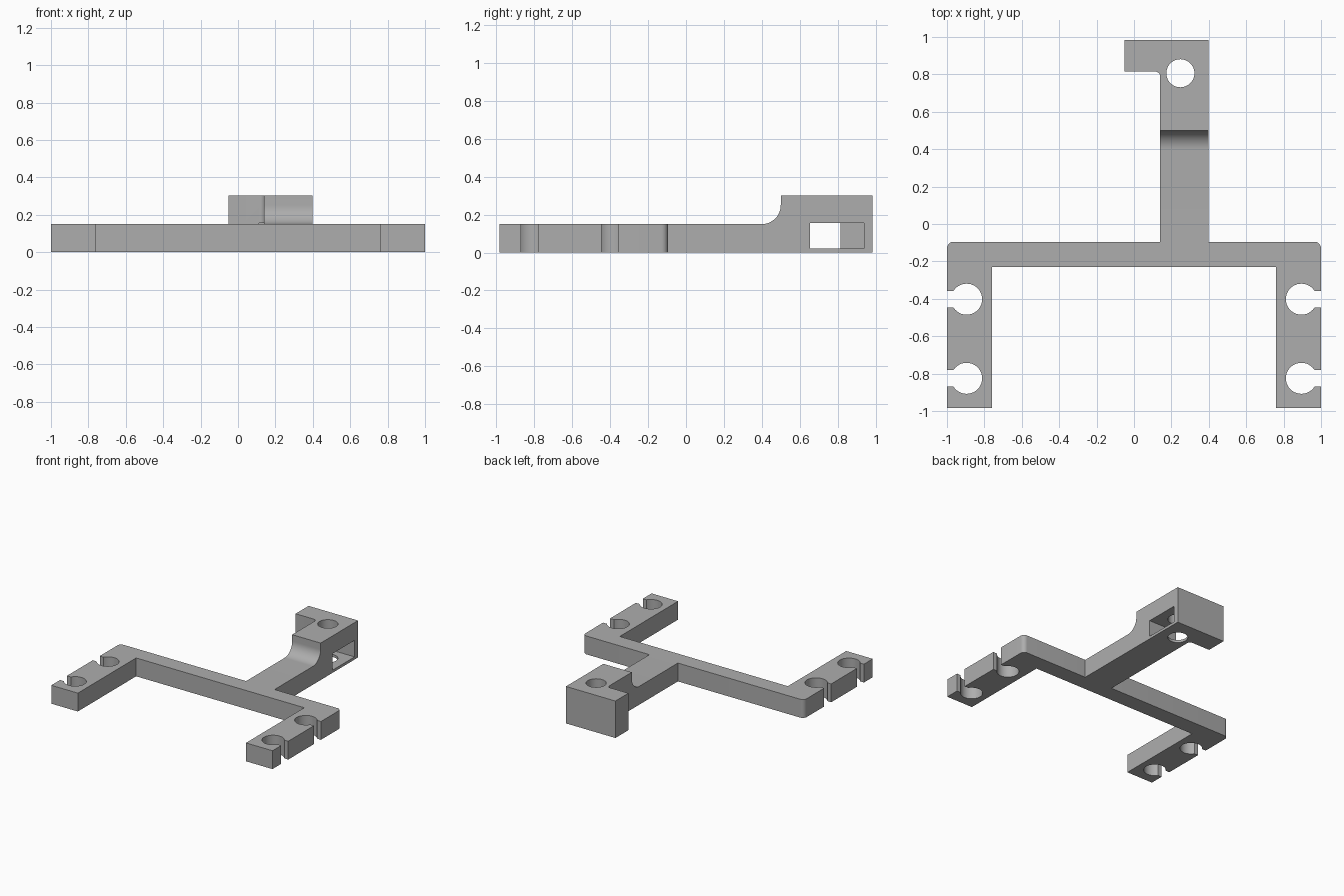
import bpy
from math import sin, cos, asin, radians, degrees

if "Cube" in bpy.data.objects:
    bpy.data.objects.remove(bpy.data.objects["Cube"], do_unlink=True)

grey = bpy.data.materials.new("plain grey")
grey.use_nodes = True
COLOUR = (0.42, 0.42, 0.42, 1)
grey.diffuse_color = COLOUR
for node in grey.node_tree.nodes:
    if node.type == 'BSDF_PRINCIPLED':
        node.inputs["Base Color"].default_value = COLOUR


def arc(cx, cy, r, start, end, steps):
    angles = [radians(start + (end - start) * i / steps) for i in range(steps + 1)]
    return [(cx + r * cos(a), cy + r * sin(a)) for a in angles]


def prism(name, outline, low, high, place):
    """Extrude a 2D outline from low to high; place maps (u, v, depth) to xyz."""
    n = len(outline)
    verts = [place(u, v, d) for d in (low, high) for u, v in outline]
    faces = [tuple(reversed(range(n))), tuple(range(n, 2 * n))]
    faces += [(i, (i + 1) % n, (i + 1) % n + n, i + n) for i in range(n)]
    mesh = bpy.data.meshes.new(name)
    mesh.from_pydata(verts, [], faces)
    mesh.materials.append(grey)
    obj = bpy.data.objects.new(name, mesh)
    bpy.context.collection.objects.link(obj)
    return obj


def upright(u, v, d):
    return (u, v, d)


def sideways(u, v, d):
    return (d, u, v)


# Clip socket: round hole open to the outer edge of a leg
def clip(cy, r=0.083, half_gap=0.045):
    a = degrees(asin(half_gap / r))
    return [(1, cy - half_gap)] + arc(0.895, cy, r, -a, a - 360, 32) + [(1, cy + half_gap)]


# Plan outline: mirrored legs and crossbar, with the off-centre arm and hook
leg = [(0.76, -0.23), (0.76, -0.983), (1, -0.983)]
leg += clip(-0.825) + clip(-0.402) + arc(0.965, -0.13, 0.035, 0, 90, 8)
arm = [(0.397, -0.095), (0.397, 0.983), (-0.05, 0.983), (-0.05, 0.815)]
arm += arc(0.113, 0.788, 0.027, 90, 0, 8) + [(0.14, -0.095)]
mirrored_leg = [(-x, y) for x, y in reversed(leg)]
bracket = prism("bracket", leg + arm + mirrored_leg, 0, 0.302, upright)

# Cutters: low step with a coved rise, vertical bolt hole, side slot
step = [(-1.2, 0.15)] + arc(0.4, 0.25, 0.1, -90, 0, 16) + [(0.5, 0.5), (-1.2, 0.5)]
slot = [(0.655, 0.022), (0.938, 0.022), (0.938, 0.157), (0.655, 0.157)]
cutters = [
    prism("step_cutter", step, -1.2, 1.2, sideways),
    prism("bolt_hole_cutter", arc(0.248, 0.806, 0.075, 0, 352.5, 47), -0.1, 0.5, upright),
    prism("slot_cutter", slot, 0.112, 0.6, sideways),
]

bpy.ops.object.select_all(action='DESELECT')
bracket.select_set(True)
bpy.context.view_layer.objects.active = bracket
for cutter in cutters:
    cutter.hide_render = True
    mod = bracket.modifiers.new(cutter.name, 'BOOLEAN')
    mod.operation = 'DIFFERENCE'
    mod.solver = 'EXACT'
    mod.object = cutter
    bpy.ops.object.modifier_apply(modifier=mod.name)
    bpy.data.objects.remove(cutter, do_unlink=True)

bpy.ops.object.shade_smooth_by_angle(angle=radians(30))
